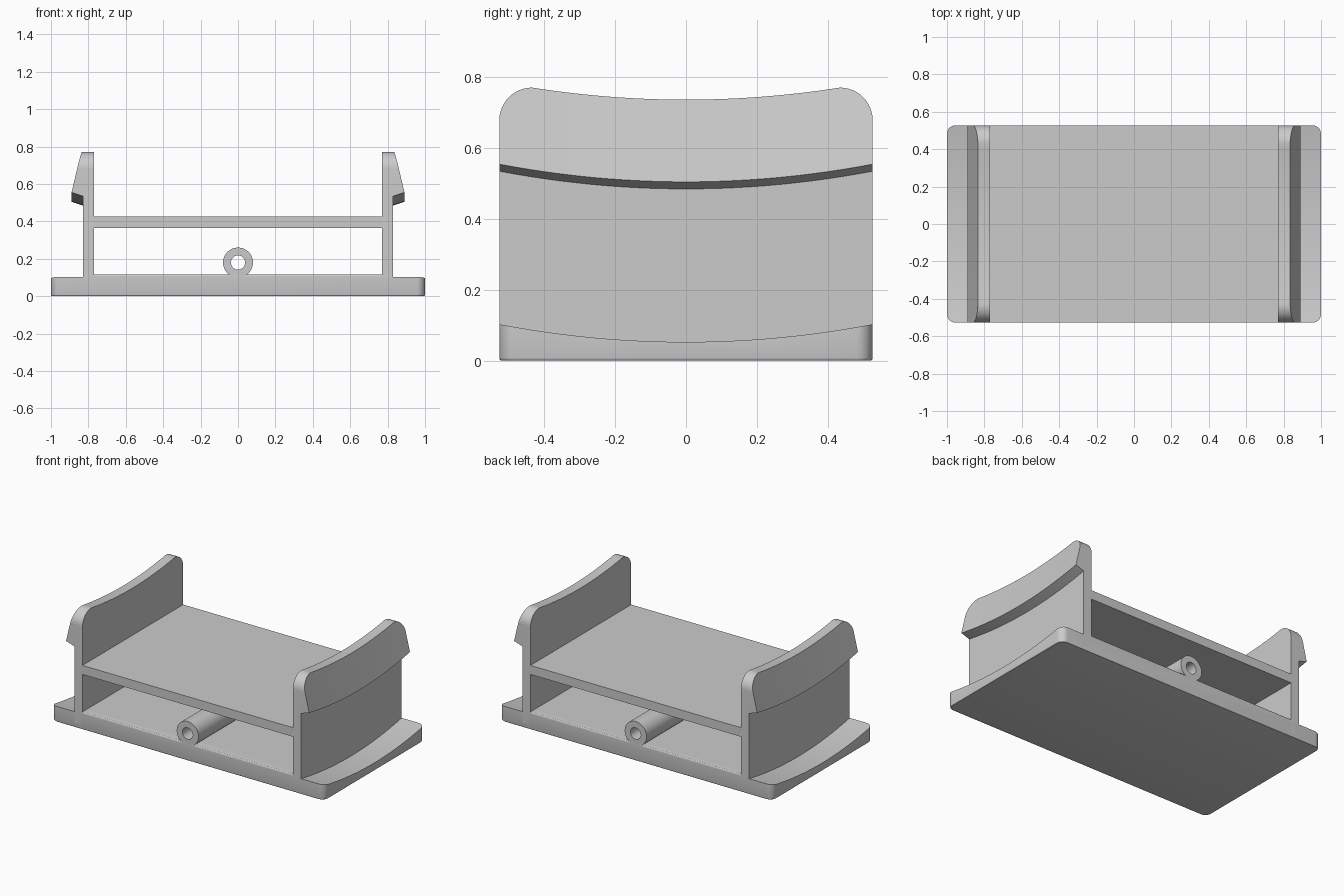
import bpy, bmesh, math

cube = bpy.data.objects.get("Cube")
if cube:
    bpy.data.objects.remove(cube, do_unlink=True)

HALF_Y = 0.527      # half depth shared by all parts
SAG = 0.05          # rise of the swept curve from centre to ends

grey = bpy.data.materials.new("light grey")
grey.use_nodes = True
colour = (0.6, 0.6, 0.6, 1)
grey.diffuse_color = colour
grey.node_tree.nodes["Principled BSDF"].inputs["Base Color"].default_value = colour


def rise(y):
    return SAG * (y / HALF_Y) ** 2


def finish(name, bm, smooth=True):
    bmesh.ops.recalc_face_normals(bm, faces=bm.faces)
    mesh = bpy.data.meshes.new(name)
    bm.to_mesh(mesh)
    bm.free()
    obj = bpy.data.objects.new(name, mesh)
    bpy.context.collection.objects.link(obj)
    mesh.materials.append(grey)
    if smooth:
        bpy.ops.object.select_all(action='DESELECT')
        obj.select_set(True)
        bpy.context.view_layer.objects.active = obj
        bpy.ops.object.shade_smooth_by_angle(angle=math.radians(30))
    return obj


def loft(name, rings, closed=False):
    """Skin a list of equal-length point loops; cap the ends or close the loop."""
    bm = bmesh.new()
    loops = [[bm.verts.new(p) for p in ring] for ring in rings]
    n = len(loops[0])
    pairs = list(zip(loops, loops[1:]))
    if closed:
        pairs.append((loops[-1], loops[0]))
    for a, b in pairs:
        for i in range(n):
            j = (i + 1) % n
            bm.faces.new((a[i], a[j], b[j], b[i]))
    if not closed:
        bm.faces.new(loops[0])
        bm.faces.new(loops[-1])
    return finish(name, bm)


def box(size, z):
    bm = bmesh.new()
    bmesh.ops.create_cube(bm, size=1)
    for v in bm.verts:
        v.co = (v.co.x * size[0], v.co.y * size[1], v.co.z * size[2] + z)
    return bm


# Base plate: rounded corners, softened rims
bm = box((2, 2 * HALF_Y, 0.117), 0.0585)
upright = [e for e in bm.edges if abs(e.verts[0].co.z - e.verts[1].co.z) > 0.1]
bmesh.ops.bevel(bm, geom=upright, offset=0.045, segments=8, profile=0.5, affect='EDGES')
rims = [e for e in bm.edges if abs(e.verts[0].co.z - e.verts[1].co.z) < 0.01]
bmesh.ops.bevel(bm, geom=rims, offset=0.008, segments=3, profile=0.5, affect='EDGES')
base = finish("base_plate", bm, smooth=False)

# Concave scoops in the two side wings
stations = [0.6 * (i / 16 - 1) for i in range(33)]
for side, label in ((1, "left"), (-1, "right")):
    rings = []
    for y in stations:
        z = 0.053 + rise(y)
        rings.append([(side * x, y, h) for x, h in
                      ((0.8, z), (1.1, z), (1.1, 0.3), (0.8, 0.3))])
    cutter = loft(label + "_wing_cutter", rings)
    cutter.hide_render = True
    cutter.hide_set(True)
    cut = base.modifiers.new(label + " scoop", 'BOOLEAN')
    cut.operation = 'DIFFERENCE'
    cut.solver = 'EXACT'
    cut.object = cutter
bpy.context.view_layer.update()
graph = bpy.context.evaluated_depsgraph_get()
carved = bpy.data.meshes.new_from_object(base.evaluated_get(graph))
base.modifiers.clear()
base.data = carved
for c in [o for o in bpy.data.objects if o.name.endswith("_cutter")]:
    bpy.data.objects.remove(c, do_unlink=True)
bpy.ops.object.select_all(action='DESELECT')
base.select_set(True)
bpy.context.view_layer.objects.active = base
bpy.ops.object.shade_smooth_by_angle(angle=math.radians(30))

# Side walls with an outward hook and rounded upper corners
R = 0.092
corner_y = HALF_Y - R
corner_z = 0.737 + rise(corner_y) - R
arc = [math.radians(90 * i / 12) for i in range(13)]
end = [(corner_y + R * math.sin(a), corner_z + R * math.cos(a)) for a in arc]
middle = [(corner_y * i / 12, 0.737 + rise(corner_y * i / 12)) for i in range(12)]
half = middle + end
outline = [(-y, z) for y, z in reversed(half[1:])] + half
for side, label in ((1, "left"), (-1, "right")):
    rings = []
    for y, top in outline:
        lip = 0.505 + rise(y)
        slope_x = 0.89 - 0.055 * (top - lip) / 0.232
        profile = ((0.77, 0.03), (0.83, 0.03), (0.83, lip - 0.02),
                   (0.89, lip), (slope_x, top), (0.77, top))
        rings.append([(side * x, y, z) for x, z in profile])
    loft(label + "_hooked_wall", rings)

# Shelf joining the walls
finish("shelf", box((1.6, 2 * HALF_Y, 0.06), 0.395), smooth=False)

# Hollow tube lying along the floor
rings = []
for i in range(48):
    a = math.tau * i / 48
    rings.append([(r * math.cos(a), y, 0.18 + r * math.sin(a)) for r, y in
                  ((0.08, -HALF_Y), (0.08, HALF_Y), (0.038, HALF_Y), (0.038, -HALF_Y))])
loft("floor_tube", rings, closed=True)
